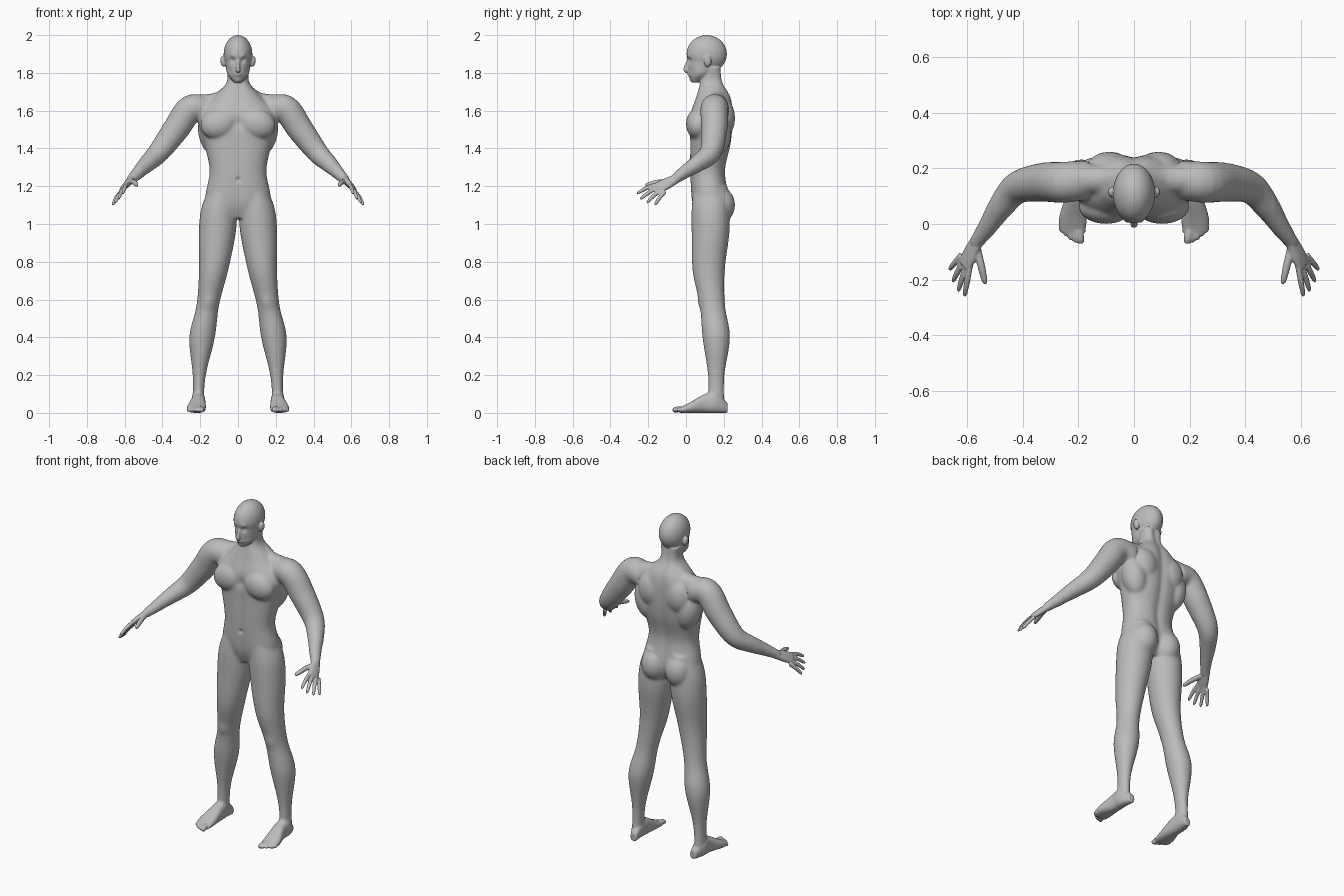
import bpy
import bmesh
from math import cos, sin, pi, exp, copysign
from mathutils import Vector, Matrix

if "Cube" in bpy.data.objects:
    bpy.data.objects.remove(bpy.data.objects["Cube"], do_unlink=True)

X, Y, Z = Matrix.Identity(3)
skin_mesh = bmesh.new()


def blend(rows, steps=6):
    """Smooth curve through rows of numbers."""
    curve = []
    last = len(rows) - 1
    for i in range(last):
        before, start, end, after = (rows[min(max(j, 0), last)] for j in range(i - 1, i + 3))
        for k in range(steps):
            t = k / steps
            curve.append([q + t / 2 * (r - p + t * (2 * p - 5 * q + 4 * r - s + t * (3 * (q - r) + s - p)))
                          for p, q, r, s in zip(before, start, end, after)])
    return curve + [list(rows[-1])]


def loft(rows, side=X, axis=None, power=2, groove=0, pair=True, sides=28):
    """Skin over rings of (x, y, z, half width, half depth)."""
    rings = blend(rows)
    centres = [Vector(ring[:3]) for ring in rings]
    for mirror in ((1, -1) if pair else (1,)):
        loops = []
        for i, (centre, ring) in enumerate(zip(centres, rings)):
            ahead = centres[min(i + 1, len(centres) - 1)]
            along = axis or (ahead - centres[max(i - 1, 0)]).normalized()
            across = (side - along * side.dot(along)).normalized()
            depth = along.cross(across)
            loop = []
            for k in range(sides):
                c, s = cos(2 * pi * k / sides), sin(2 * pi * k / sides)
                wide = copysign(abs(c) ** (2 / power), c) * ring[-2]
                deep = copysign(abs(s) ** (2 / power), s) * ring[-1]
                # The spine is cut deeper than the front midline
                deep -= groove * exp(-(wide / .025) ** 2) * (s if s > 0 else s / 2)
                point = centre + across * wide + depth * deep
                loop.append(skin_mesh.verts.new((point.x * mirror, point.y, point.z)))
            loops.append(loop)
        for lower, upper in zip(loops, loops[1:]):
            for k in range(sides):
                skin_mesh.faces.new((lower[k - 1], lower[k], upper[k], upper[k - 1]))
        skin_mesh.faces.new(loops[0][::-1])
        skin_mesh.faces.new(loops[-1])


def upright(rows, **options):
    """Central form from rows of (height, half width, front, back)."""
    loft([(0, (front + back) / 2, height, width, (back - front) / 2)
          for height, width, front, back in rows],
         axis=Z, pair=False, sides=48, **options)


def tube(points, **options):
    """Round form through points of (x, y, z, radius)."""
    loft([(*point, point[-1]) for point in points], **options)


def mass(centre, size, tilt=0, pair=True):
    """Ellipsoid of muscle or bone."""
    for mirror in ((1, -1) if pair else (1,)):
        place = (Matrix.Translation((centre[0] * mirror, *centre[1:]))
                 @ Matrix.Rotation(tilt * mirror, 4, 'Y')
                 @ Matrix.Diagonal((*size, 1)))
        bmesh.ops.create_uvsphere(skin_mesh, u_segments=32, v_segments=20, radius=1, matrix=place)


def digit(base, tip, radius, lift):
    """Finger or toe with a slight bend and a rounded end."""
    rows = []
    for t in (0, .3, .6, .9, 1):
        point = base.lerp(tip, t) + Z * lift * sin(pi * t)
        rows.append((*point, radius * (1 - t ** 8 / 2)))
    tube(rows, sides=16)


# Torso and neck
upright([(1.03, .07, .06, .2), (1.12, .17, .03, .23), (1.28, .15, .02, .21),
         (1.43, .18, .02, .24), (1.57, .21, .02, .25), (1.67, .13, .05, .24),
         (1.75, .06, .07, .2), (1.83, .06, .08, .19)], power=2.3, groove=.012)
chest = mass((.1, .06, 1.53), (.1, .06, .08), tilt=.25)
shoulder_blades = mass((.09, .2, 1.56), (.08, .06, .1))
side_muscles = mass((.14, .17, 1.48), (.07, .07, .12), tilt=.2)
buttocks = mass((.08, .17, 1.1), (.08, .09, .1))
tube([(.02, .16, 1.72, .04), (.1, .16, 1.65, .05), (.2, .16, 1.63, .055)], side=Y)

# Head
mass((0, .11, 1.9), (.076, .107, .1), pair=False)
upright([(1.75, .02, .03, .07), (1.79, .055, .015, .14),
         (1.84, .065, .01, .18), (1.9, .07, .01, .2)])
tube([(0, .015, 1.87, .008), (0, 0, 1.835, .01), (0, 0, 1.815, .014), (0, .01, 1.81, .01)],
     pair=False)
mass((.08, .115, 1.86), (.013, .02, .03), tilt=.15)

# Arms
tube([(.16, .16, 1.6, .07), (.25, .15, 1.61, .074), (.33, .15, 1.5, .07),
      (.42, .13, 1.38, .058), (.48, .06, 1.32, .046), (.52, 0, 1.28, .036),
      (.57, -.07, 1.23, .024)], side=Y)

# Hands, with the knuckles and fingertips each along a line
first_knuckle, last_knuckle = Vector((.59, -.15, 1.21)), Vector((.62, -.11, 1.17))
first_tip, last_tip = Vector((.61, -.26, 1.16)), Vector((.665, -.165, 1.1))
loft([(.56, -.05, 1.24, .024, .02), (.59, -.11, 1.21, .034, .017),
      (.61, -.15, 1.19, .034, .012)], side=last_knuckle - first_knuckle, power=2.4)
for i in range(4):
    knuckle = first_knuckle.lerp(last_knuckle, i / 3)
    tip = first_tip.lerp(last_tip, i / 3)
    digit(knuckle, knuckle.lerp(tip, 1 + sin(pi * i / 3) / 6), .011, .007)
digit(Vector((.565, -.085, 1.225)), Vector((.535, -.215, 1.205)), .014, .006)

# Legs
loft([(.08, .13, 1.2, .07, .09), (.1, .13, 1.08, .095, .1), (.11, .13, .95, .098, .1),
      (.13, .12, .75, .077, .085), (.16, .14, .57, .06, .067), (.19, .16, .4, .068, .073),
      (.205, .16, .2, .035, .044), (.21, .16, .05, .028, .042)], axis=Z)
ankle_bones = mass((.21, .16, .1), (.034, .02, .02))

# Feet, from heel to ball: (y, x, half width, height)
loft([(x, y, height / 2, width, height / 2) for y, x, width, height in
      ((.22, .2, .02, .05), (.16, .21, .035, .11), (.1, .21, .038, .1),
       (.02, .22, .05, .055), (-.03, .22, .045, .03))], axis=Y, power=2.4)
for i in range(5):
    tip = Vector((.19 + .019 * i, .003 * i * i - .07, .012))
    digit(tip.lerp(Vector((.22, .06, .03)), .4), tip, .011 if i else .016, .003)

# Merge all the parts into one skin
bmesh.ops.recalc_face_normals(skin_mesh, faces=skin_mesh.faces)
parts = bpy.data.meshes.new("body_parts")
skin_mesh.to_mesh(parts)
body = bpy.data.objects.new("body", parts)
bpy.context.collection.objects.link(body)
merge = body.modifiers.new("merge", 'REMESH')
merge.mode, merge.voxel_size = 'VOXEL', .005
graph = bpy.context.evaluated_depsgraph_get()
merged = bpy.data.meshes.new_from_object(body.evaluated_get(graph))
body.modifiers.clear()

# Soften the joins, keeping face, hands and feet crisp
skin_mesh.clear()
skin_mesh.from_mesh(merged)
joins = [v for v in skin_mesh.verts if abs(v.co.x) < .5 and .09 < v.co.z < 1.74]
for group, passes in ((list(skin_mesh.verts), 2), (joins, 16)):
    for repeat in range(passes):
        bmesh.ops.smooth_vert(skin_mesh, verts=group, factor=.5,
                              use_axis_x=True, use_axis_y=True, use_axis_z=True)

# Sculpted details: place, reach, push towards the back
details = {
    "eye sockets": ((.03, .015, 1.866), .015, .012),
    "eyeballs": ((.03, .025, 1.865), .009, -.006),
    "brows": ((.03, .01, 1.89), .014, -.006),
    "cheeks": ((.045, .03, 1.81), .016, .004),
    "lips": ((.008, .01, 1.79), .012, -.009),
    "mouth": ((.01, .005, 1.79), .004, .005),
    "chin": ((0, .02, 1.76), .014, -.005),
    "navel": ((0, .03, 1.235), .012, .01),
    "breastbone": ((0, .02, 1.53), .03, .008),
    "kneecaps": ((.155, .08, .585), .035, -.007),
}
for v in skin_mesh.verts:
    here = Vector((abs(v.co.x), v.co.y, v.co.z))
    for place, reach, push in details.values():
        if abs(here.z - place[2]) < reach * 3:
            v.co.y += push * exp(-(here - Vector(place)).length_squared / reach ** 2)
for face in skin_mesh.faces:
    face.smooth = True
skin_mesh.to_mesh(merged)
skin_mesh.free()
body.data = merged

# Colour
shade = (.5, .5, .5, 1)
grey = bpy.data.materials.new("clay grey")
grey.use_nodes = True
grey.diffuse_color = shade
grey.node_tree.nodes["Principled BSDF"].inputs["Base Color"].default_value = shade
merged.materials.clear()
merged.materials.append(grey)
